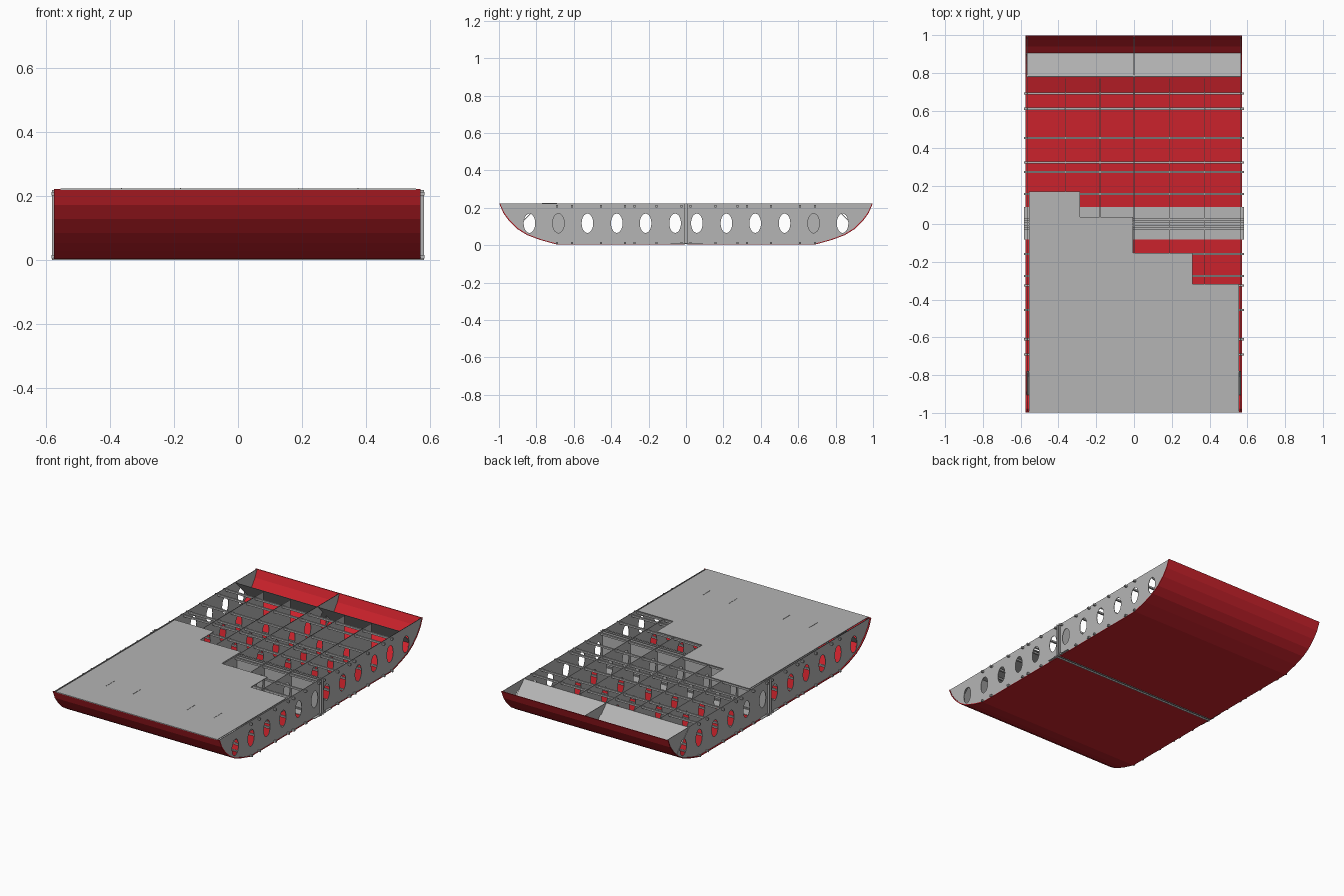
import bpy, bmesh, math

if "Cube" in bpy.data.objects:
    bpy.data.objects.remove(bpy.data.objects["Cube"])

def mat(name, col):
    m = bpy.data.materials.new(name)
    m.diffuse_color = (*col, 1)
    m.use_nodes = True
    m.node_tree.nodes["Principled BSDF"].inputs["Base Color"].default_value = m.diffuse_color
    return m

RED = mat("hull_red", (0.60, 0.016, 0.025))
GREY = mat("frame_grey", (0.46, 0.46, 0.46))

def finish(name, mesh, material):
    mesh.name = name
    mesh.materials.clear()
    mesh.materials.append(material)
    ob = bpy.data.objects.new(name, mesh)
    bpy.context.collection.objects.link(ob)
    return ob

def prism(name, pts, vec, material):
    """Extrude a planar polygon along vec."""
    bm = bmesh.new()
    f = bm.faces.new([bm.verts.new(p) for p in pts])
    r = bmesh.ops.extrude_face_region(bm, geom=[f])
    bmesh.ops.translate(bm, vec=vec, verts=[g for g in r["geom"] if isinstance(g, bmesh.types.BMVert)])
    bmesh.ops.recalc_face_normals(bm, faces=bm.faces[:])
    me = bpy.data.meshes.new(name)
    bm.to_mesh(me)
    bm.free()
    return finish(name, me, material)

def box(name, x0, x1, y0, y1, z0, z1, material):
    return prism(name, [(x0, y0, z0), (x1, y0, z0), (x1, y1, z0), (x0, y1, z0)], (0, 0, z1 - z0), material)

def rib(name, x, outline, holes, half=0.0015):
    """Thin lengthwise plate in the yz plane with elliptical lightening holes."""
    cu = bpy.data.curves.new(name, "CURVE")
    cu.dimensions = "2D"
    cu.fill_mode = "BOTH"
    cu.extrude = half
    loops = [outline] + [[(y + 0.031 * math.cos(i * math.tau / 20), 0.117 + 0.052 * math.sin(i * math.tau / 20))
                          for i in range(20)] for y in holes]
    for loop in loops:
        s = cu.splines.new("POLY")
        s.points.add(len(loop) - 1)
        for p, (a, b) in zip(s.points, loop):
            p.co = (a, b, 0, 1)
        s.use_cyclic_u = True
    tmp = bpy.data.objects.new("tmp", cu)
    bpy.context.collection.objects.link(tmp)
    bpy.context.view_layer.update()
    me = bpy.data.meshes.new_from_object(tmp.evaluated_get(bpy.context.evaluated_depsgraph_get()))
    bpy.data.objects.remove(tmp)
    for v in me.vertices:
        a, b, c = v.co
        v.co = (x + c, a, b)
    return finish(name, me, GREY)

# Hull section, centre to bow
CURVE = [(0.69, 0.003), (0.78, 0.028), (0.85, 0.054), (0.90, 0.085),
         (0.945, 0.128), (0.977, 0.172), (0.998, 0.222)]
INNER = [(y - 0.004, z + 0.004) for y, z in CURVE[:-1]] + [(0.993, 0.222)]
HOLES = [s * y for s in (-1, 1) for y in (0.058, 0.216, 0.37, 0.527, 0.682, 0.837)]

# Red skin, one shell per half with a slit between
for s, tag in ((-1, "front"), (1, "rear")):
    sect = [(0.01, 0.003)] + CURVE + INNER[::-1] + [(0.01, 0.007)]
    prism(f"hull_skin_{tag}", [(-0.575, s * y, z) for y, z in sect], (1.146, 0, 0), RED)
    # Slanted end bulkhead
    prism(f"slanted_bulkhead_{tag}",
          [(-0.57, s * y, z) for y, z in ((0.778, 0.22), (0.782, 0.22), (0.907, 0.094), (0.903, 0.094))],
          (1.136, 0, 0), GREY)

# Full length ribs: both sides and the centre
full = [(y, z) for y, z in INNER] + [(-y, z) for y, z in INNER[::-1]]
for name, x in (("left_side_rib", -0.566), ("centre_rib", 0.0), ("right_side_rib", 0.566)):
    rib(name, x, full, HOLES)

# Shorter ribs between, with solid end gussets
short = [(-0.69, 0.007), (0.69, 0.007), (0.69, 0.22), (-0.69, 0.22)]
for i, x in enumerate((-0.365, -0.18, 0.19, 0.375)):
    rib(f"inner_rib_{i}", x, short, [y for y in HOLES if abs(y) < 0.6])
    for s in (-1, 1):
        top = 0.225 if s < 0 else 0.22
        prism(f"rib_gusset_{i}_{'front' if s < 0 else 'rear'}",
              [(x - 0.0015, s * y, z) for y, z in ((0.69, 0.007), (0.77, 0.03), (0.77, top), (0.69, top))],
              (0.003, 0, 0), GREY)

# Square cross stringers, top and bottom
for i, y0 in enumerate((0.025, 0.158, 0.275, 0.326, 0.455, 0.61, 0.69)):
    for s in (-1, 1):
        for z, tag in ((0.208, "top"), (0.0105, "bottom")):
            y = s * y0
            box(f"stringer_{tag}_{i}_{'front' if s < 0 else 'rear'}", -0.583, 0.583,
                y - 0.0055, y + 0.0055, z - 0.0055, z + 0.0055, GREY)

# Centre joint: twin bulkheads and floor strap
for s in (-1, 1):
    y = s * 0.009
    box("centre_bulkhead", -0.581, 0.581, y - 0.002, y + 0.002, 0.0, 0.22, GREY)
box("centre_floor_strap", -0.583, 0.583, -0.083, 0.09, 0.0075, 0.0105, GREY)

# Stepped, cut-away deck
deck = [(-0.555, -0.998), (0.557, -0.998), (0.557, -0.318), (0.31, -0.318), (0.31, -0.153), (-0.005, -0.153),
        (-0.005, 0.037), (-0.285, 0.037), (-0.285, 0.172), (-0.555, 0.172)]
prism("deck_plate", [(x, y, 0.2195) for x, y in deck], (0, 0, 0.004), GREY)
